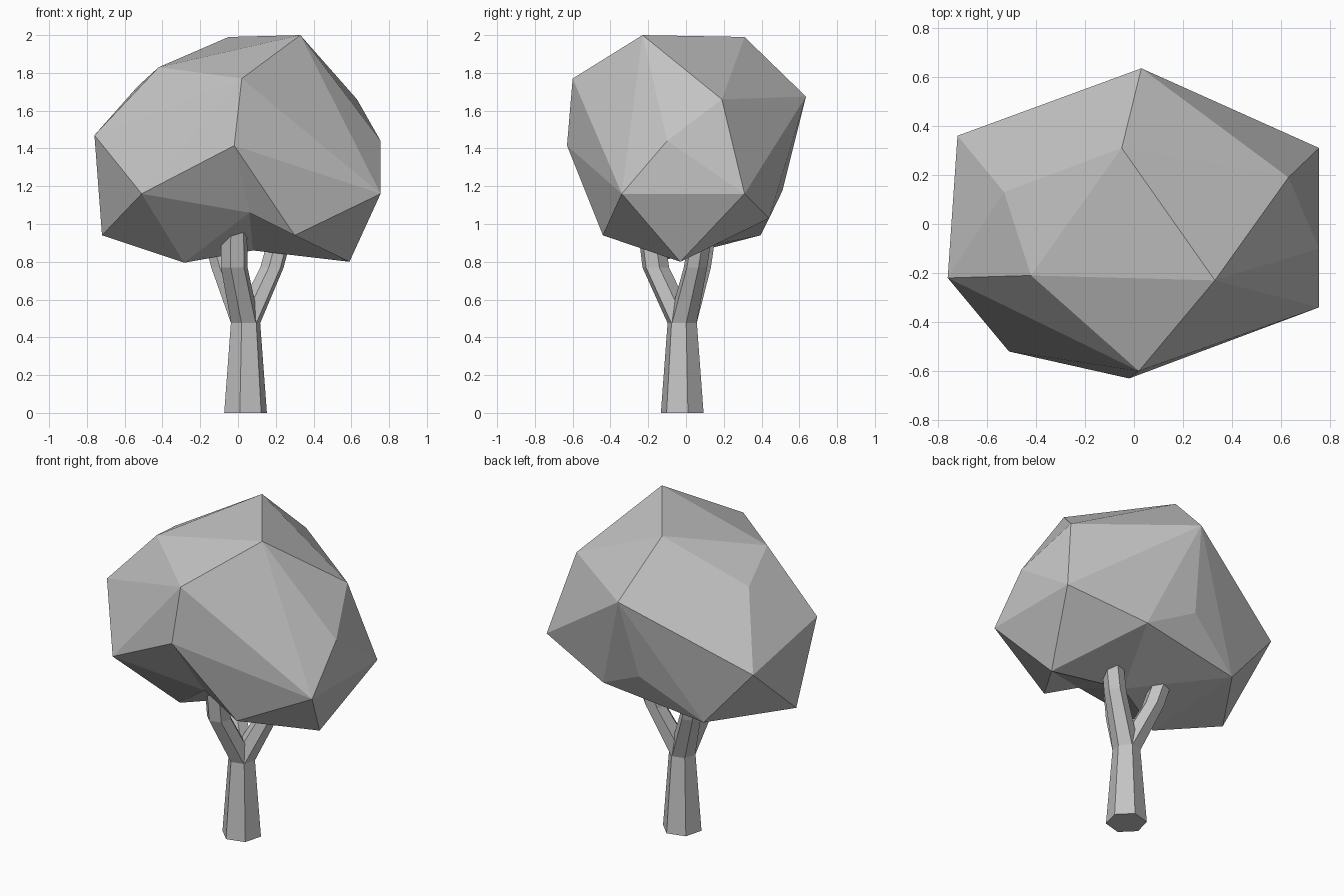
import bpy, bmesh, math
from mathutils import Vector

cube = bpy.data.objects.get("Cube")
if cube:
    bpy.data.objects.remove(cube, do_unlink=True)

grey = bpy.data.materials.new("plain_grey")
grey.use_nodes = True
shade = (0.55, 0.55, 0.55, 1.0)
grey.diffuse_color = shade
grey.node_tree.nodes["Principled BSDF"].inputs["Base Color"].default_value = shade


def add_object(name, bm):
    """Turn a finished bmesh into a flat-shaded object."""
    bmesh.ops.recalc_face_normals(bm, faces=bm.faces[:])
    mesh = bpy.data.meshes.new(name)
    bm.to_mesh(mesh)
    bm.free()
    mesh.materials.append(grey)
    obj = bpy.data.objects.new(name, mesh)
    bpy.context.scene.collection.objects.link(obj)
    return obj


def limb(name, rings, sides=6, phase=math.radians(15)):
    """Loft level polygon rings, each given as (x, y, z, radius)."""
    bm = bmesh.new()
    loops = []
    for x, y, z, radius in rings:
        loop = []
        for i in range(sides):
            angle = phase + math.tau * i / sides
            loop.append(bm.verts.new((x + radius * math.cos(angle),
                                      y + radius * math.sin(angle), z)))
        loops.append(loop)
    for low, high in zip(loops, loops[1:]):
        for i in range(sides):
            j = (i + 1) % sides
            bm.faces.new((low[i], low[j], high[j], high[i]))
    bm.faces.new(loops[0][::-1])
    bm.faces.new(loops[-1])
    return add_object(name, bm)


# Tapered trunk
limb("trunk", [(0.04, -0.02, 0, 0.117), (0.04, -0.02, 0.48, 0.08)])

# Three branches that fork from the trunk and bend upward into the crown
fork = (0.04, -0.02, 0.47, 0.078)
limb("front_branch", [fork, (-0.02, -0.16, 0.77, 0.073), (-0.02, -0.19, 1.0, 0.07)])
limb("left_branch", [fork, (0.18, 0.05, 0.77, 0.064), (0.23, 0.08, 0.96, 0.062)])
limb("right_branch", [fork, (-0.08, 0.07, 0.77, 0.064), (-0.13, 0.1, 0.96, 0.062)])

# Faceted crown: corners by level, wrapped in a hull
crown_corners = [
    # top
    (0.33, -0.23, 2.0), (-0.05, 0.31, 1.99), (-0.42, -0.21, 1.83),
    # shoulder
    (0.02, -0.6, 1.77), (-0.53, 0.13, 1.73), (0.63, 0.19, 1.66), (0.03, 0.635, 1.675),
    # middle
    (-0.76, -0.22, 1.47), (-0.02, -0.63, 1.415), (0.755, -0.1, 1.44), (-0.72, 0.36, 1.31),
    # lower rim
    (-0.51, -0.52, 1.16), (0.755, -0.34, 1.16), (0.755, 0.31, 1.16), (-0.03, 0.51, 1.175),
    # underside
    (-0.72, -0.07, 0.94), (0.3, -0.44, 0.94), (-0.4, 0.395, 0.94),
    (0.27, 0.44, 1.03), (-0.285, -0.17, 0.795), (0.59, -0.03, 0.8),
]
bm = bmesh.new()
for corner in crown_corners:
    bm.verts.new(corner)

# Two underside corners join the hull bulging out, then are pushed in as hollows
hollows = [
    (bm.verts.new((0.06, -0.47, 0.92)), Vector((0.06, -0.42, 1.06))),
    (bm.verts.new((0.08, 0.0, 0.74)), Vector((0.08, 0.0, 0.86))),
]
bmesh.ops.convex_hull(bm, input=bm.verts[:])
for vert, pushed_in in hollows:
    vert.co = pushed_in
add_object("crown", bm)
